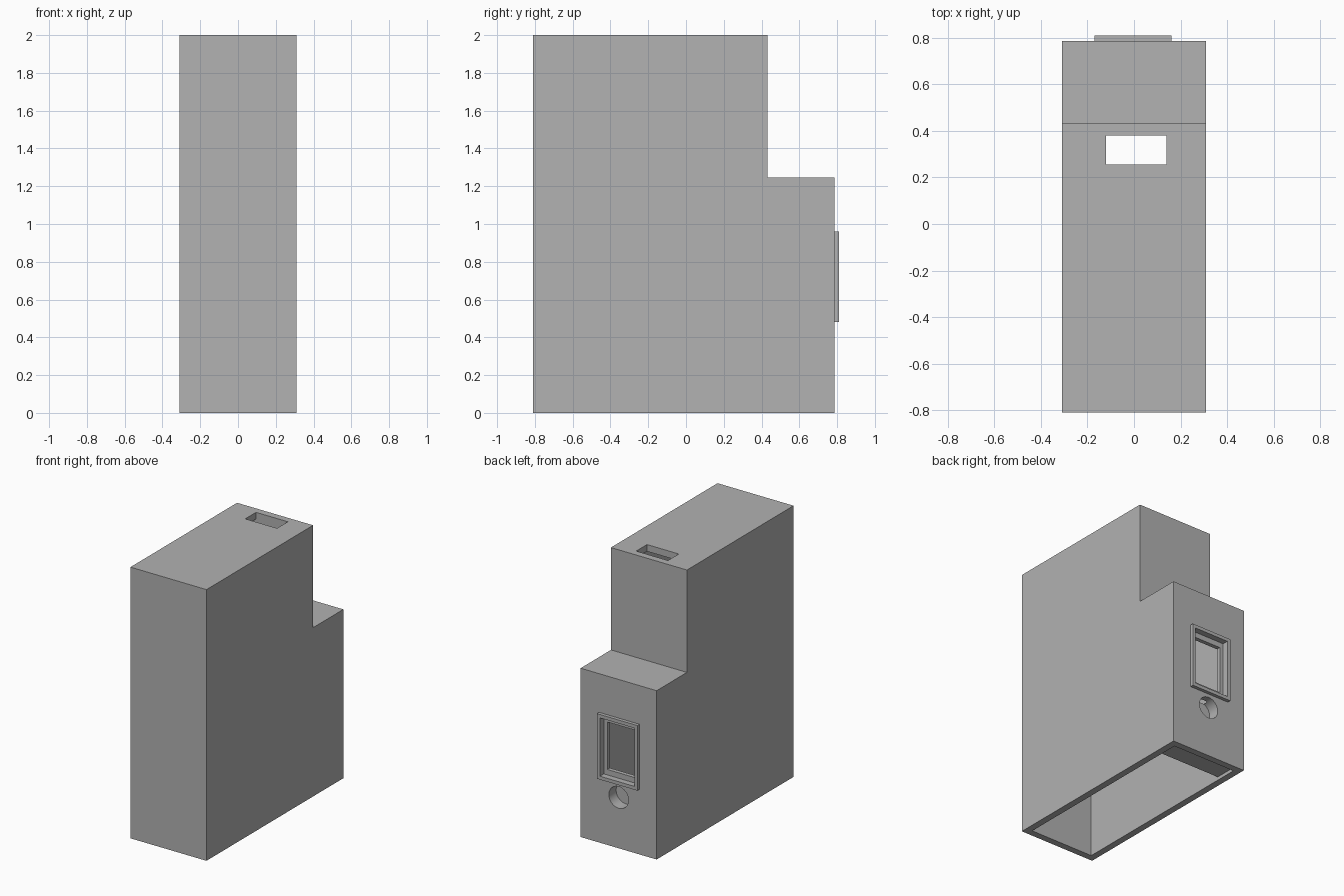
import bpy, bmesh, math
from mathutils import Matrix, Vector

cube = bpy.data.objects.get("Cube")
if cube:
    bpy.data.objects.remove(cube, do_unlink=True)

# Single plain plastic colour
grey = bpy.data.materials.new("plain_grey")
grey.use_nodes = True
colour = (0.445, 0.445, 0.445, 1)
grey.diffuse_color = colour
grey.node_tree.nodes["Principled BSDF"].inputs["Base Color"].default_value = colour


def make(name, bm):
    bmesh.ops.recalc_face_normals(bm, faces=bm.faces)
    mesh = bpy.data.meshes.new(name)
    bm.to_mesh(mesh)
    bm.free()
    mesh.materials.append(grey)
    obj = bpy.data.objects.new(name, mesh)
    bpy.context.collection.objects.link(obj)
    return obj


def box(name, x, y, z):
    bm = bmesh.new()
    bmesh.ops.create_cube(bm, size=1)
    for v in bm.verts:
        v.co = Vector([r[0] if c < 0 else r[1] for c, r in zip(v.co, (x, y, z))])
    return make(name, bm)


def stepped_prism(name, half_width, front, step, back, bottom, ledge, top):
    bm = bmesh.new()
    profile = [(front, bottom), (back, bottom), (back, ledge),
               (step, ledge), (step, top), (front, top)]
    face = bm.faces.new([bm.verts.new((-half_width, y, z)) for y, z in profile])
    side = bmesh.ops.extrude_face_region(bm, geom=[face])["geom"]
    moved = [g for g in side if isinstance(g, bmesh.types.BMVert)]
    bmesh.ops.translate(bm, verts=moved, vec=(2 * half_width, 0, 0))
    return make(name, bm)


def rod_y(name, radius, y, z):
    bm = bmesh.new()
    bmesh.ops.create_cone(bm, cap_ends=True, segments=32, radius1=radius,
                          radius2=radius, depth=y[1] - y[0])
    turn = Matrix.Translation((0, sum(y) / 2, z)) @ Matrix.Rotation(math.pi / 2, 4, "X")
    bmesh.ops.transform(bm, matrix=turn, verts=bm.verts)
    return make(name, bm)


def cut(target, *cutters):
    for cutter in cutters:
        cutter.hide_render = True
        mod = target.modifiers.new("cut", "BOOLEAN")
        mod.operation, mod.solver, mod.object = "DIFFERENCE", "EXACT", cutter
        bpy.context.view_layer.update()
        graph = bpy.context.evaluated_depsgraph_get()
        mesh = bpy.data.meshes.new_from_object(target.evaluated_get(graph))
        target.modifiers.clear()
        target.data = mesh


# Hollow stepped housing, open underneath
wall = 0.05
housing = stepped_prism("housing", 0.31, -0.81, 0.432, 0.785, 0, 1.245, 2)
cavity = stepped_prism("cavity_cutter", 0.31 - wall, -0.81 + wall, 0.432 - wall,
                       0.785 - wall, -0.2, 1.245 - wall, 2 - wall)
slot = box("slot_cutter", (-0.12, 0.14), (0.255, 0.381), (1.8, 2.1))

# Raised window surround, block behind the round socket
surround = box("window_surround", (-0.17, 0.16), (0.78, 0.81), (0.48, 0.96))
block = box("socket_block", (-0.265, 0.265), (0.57, 0.74), (0.025, 0.45))

# Window opening in two steps, and the blind round socket
recess = box("recess_cutter", (-0.145, 0.135), (0.765, 0.9), (0.505, 0.935))
opening = box("opening_cutter", (-0.115, 0.105), (0.6, 0.9), (0.545, 0.895))
socket = rod_y("socket_cutter", 0.08, (0.70, 0.9), 0.375)

cut(housing, cavity, slot, recess, opening, socket)
cut(surround, recess)
cut(block, socket)

for cutter in (cavity, slot, recess, opening, socket):
    bpy.data.objects.remove(cutter, do_unlink=True)

# Smooth the socket bore, keep every corner sharp
for obj in (housing, block):
    bpy.ops.object.select_all(action="DESELECT")
    obj.select_set(True)
    bpy.context.view_layer.objects.active = obj
    bpy.ops.object.shade_smooth_by_angle(angle=math.radians(30))
